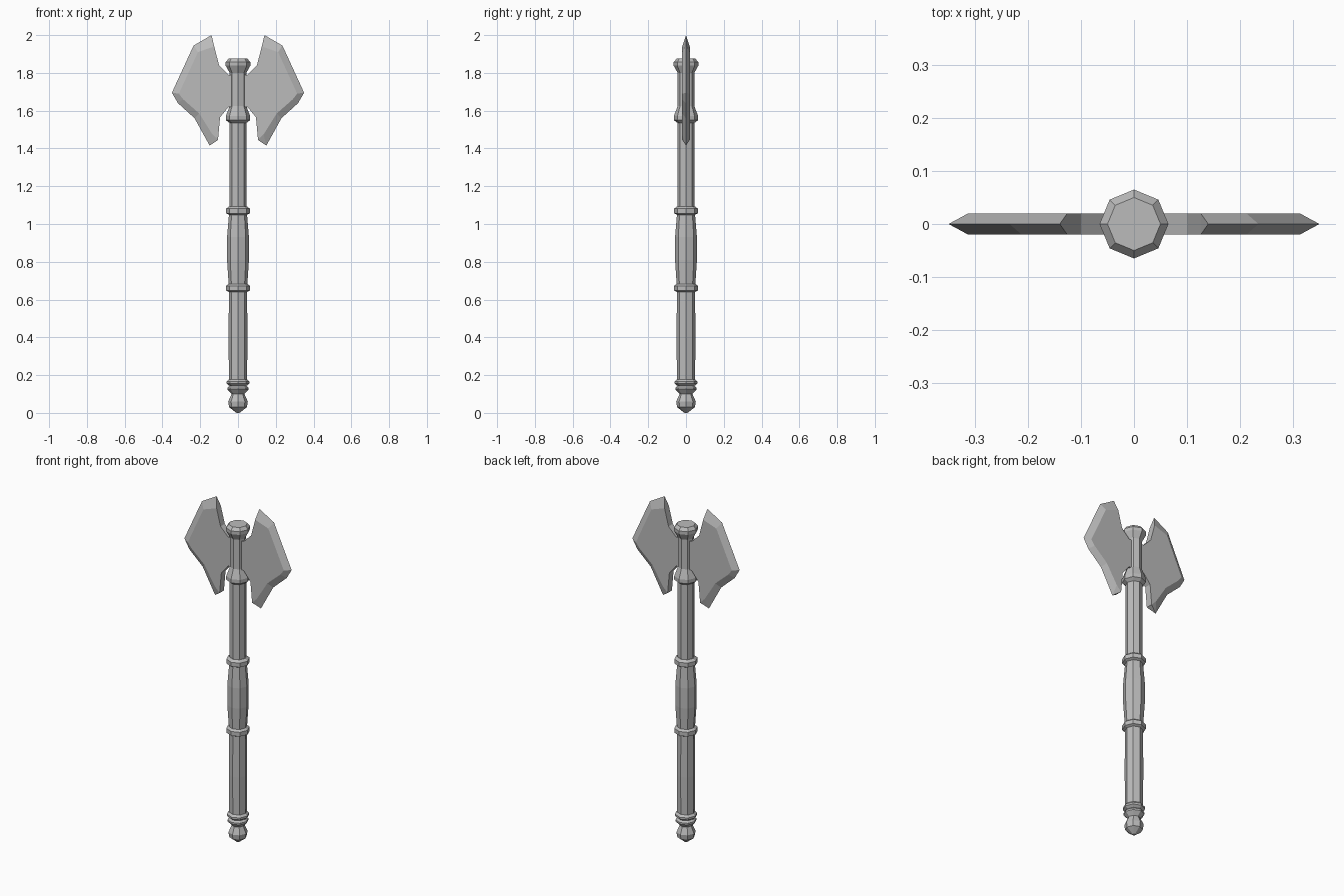
import bpy
import bmesh
import math

if "Cube" in bpy.data.objects:
    bpy.data.objects.remove(bpy.data.objects["Cube"], do_unlink=True)

steel = bpy.data.materials.new("grey steel")
steel.use_nodes = True
GREY = (0.5, 0.5, 0.5, 1)
steel.diffuse_color = GREY
steel.node_tree.nodes["Principled BSDF"].inputs["Base Color"].default_value = GREY


def finish(bm, name):
    bmesh.ops.recalc_face_normals(bm, faces=bm.faces)
    mesh = bpy.data.meshes.new(name)
    bm.to_mesh(mesh)
    bm.free()
    mesh.materials.append(steel)
    obj = bpy.data.objects.new(name, mesh)
    bpy.context.collection.objects.link(obj)
    return obj


def turned(name, profile, sides=8):
    """Closed faceted solid from (radius, height) pairs."""
    bm = bmesh.new()
    rings = []
    for r, z in profile:
        angles = [math.tau * i / sides for i in range(sides)]
        rings.append([bm.verts.new((r * math.cos(a), r * math.sin(a), z)) for a in angles])
    for low, high in zip(rings, rings[1:]):
        for i in range(sides):
            j = (i + 1) % sides
            bm.faces.new((low[i], low[j], high[j], high[i]))
    bm.faces.new(rings[0])
    bm.faces.new(rings[-1])
    bmesh.ops.remove_doubles(bm, verts=bm.verts, dist=0.0005)
    return finish(bm, name)


# Handle parts, bottom to top
turned("pommel", [(0.008, 0), (0.047, 0.03), (0.052, 0.06), (0.034, 0.1), (0.034, 0.115)])
turned("pommel_collar", [(0.034, 0.1), (0.056, 0.123), (0.056, 0.133), (0.045, 0.143),
                         (0.06, 0.155), (0.06, 0.166), (0.048, 0.178)])
turned("lower_shaft", [(0.048, 0.165), (0.05, 0.4), (0.048, 0.65)])
turned("grip", [(0.048, 0.66), (0.058, 0.81), (0.058, 0.93), (0.047, 1.06)])
for name, z in (("lower_grip_ring", 0.64), ("upper_grip_ring", 1.048)):
    turned(name, [(0.047, z), (0.063, z + 0.008), (0.063, z + 0.033), (0.047, z + 0.045)])
turned("upper_shaft", [(0.045, 1.06), (0.045, 1.56)])
turned("head_socket", [(0.045, 1.535), (0.064, 1.55), (0.064, 1.572), (0.044, 1.625),
                       (0.044, 1.8), (0.065, 1.838), (0.065, 1.857), (0.05, 1.875)])

# Double axe head: flat cheeks, sharp outer edge, square inner edge
THICK = 0.02
edge = [(0.14, 2.0), (0.235, 1.945), (0.35, 1.695), (0.318, 1.64), (0.23, 1.56), (0.15, 1.415)]
cheek = [(0.126, 1.94), (0.212, 1.91), (0.313, 1.69), (0.29, 1.66), (0.205, 1.585), (0.136, 1.475)]
inner = [(0.106, 1.445), (0.095, 1.565), (0.05, 1.62), (0.03, 1.62),
         (0.03, 1.79), (0.05, 1.79), (0.1, 1.84)]

bm = bmesh.new()
front, back = [[bm.verts.new((x, y, z)) for x, z in cheek + inner] for y in (-THICK, THICK)]
ridge = [bm.verts.new((x, 0, z)) for x, z in edge]
last = len(edge) - 1
bm.faces.new(front)
bm.faces.new(back)
for i in range(last):
    for side in (front, back):
        bm.faces.new((side[i], side[i + 1], ridge[i + 1], ridge[i]))
for i in range(last + 1, len(front)):
    j = (i + 1) % len(front)
    bm.faces.new((front[i], front[j], back[j], back[i]))

# Close the upper and lower points
bm.faces.new((front[0], ridge[0], back[0]))
for side in (front, back):
    bm.faces.new((side[last], side[last + 1], ridge[last]))
bm.faces.new((front[last + 1], back[last + 1], ridge[last]))
blades = finish(bm, "axe_blades")
blades.modifiers.new("Mirror", "MIRROR").use_clip = True
